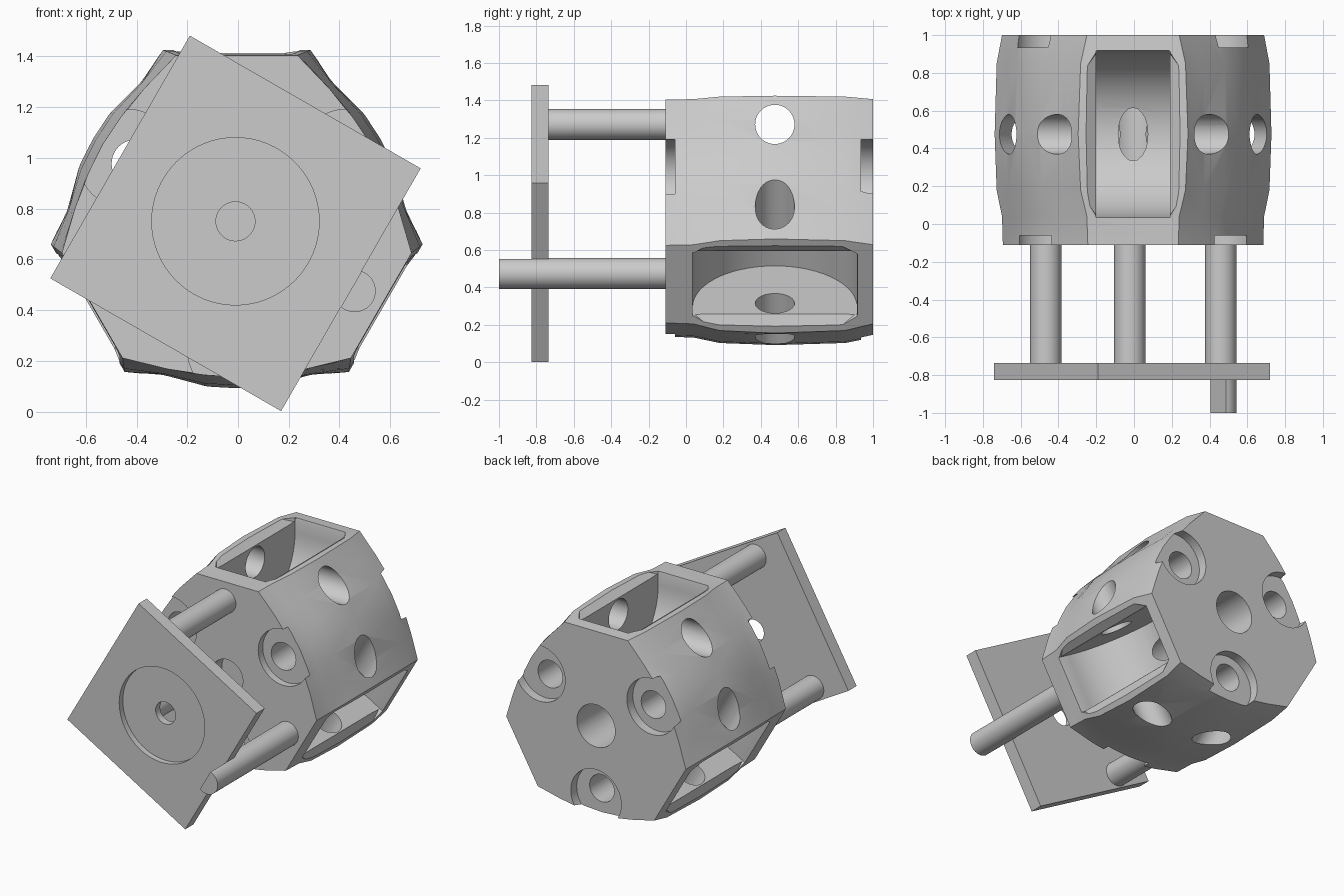
import bpy, bmesh
from math import sin, cos, radians
from mathutils import Vector, Matrix

if "Cube" in bpy.data.objects:
    bpy.data.objects.remove(bpy.data.objects["Cube"])

XC, ZC, MID = -0.005, 0.747, 0.475      # hub axis and pocket centre along y


def polar(deg, r, y):
    return Vector((XC + r * cos(radians(deg)), y, ZC + r * sin(radians(deg))))


def make(name, bm):
    bmesh.ops.recalc_face_normals(bm, faces=bm.faces)
    me = bpy.data.meshes.new(name)
    bm.to_mesh(me)
    bm.free()
    ob = bpy.data.objects.new(name, me)
    bpy.context.collection.objects.link(ob)
    return ob


def rod(name, r, p, q, seg=40):
    p, q = Vector(p), Vector(q)
    rot = (q - p).to_track_quat('Z', 'Y').to_matrix().to_4x4()
    bm = bmesh.new()
    bmesh.ops.create_cone(bm, cap_ends=True, segments=seg, radius1=r, radius2=r,
                          depth=(q - p).length, matrix=Matrix.Translation((p + q) / 2) @ rot)
    return make(name, bm)


def hull(name, pts, mat=Matrix()):
    bm = bmesh.new()
    for p in pts:
        bm.verts.new(mat @ Vector(p))
    bmesh.ops.convex_hull(bm, input=bm.verts)
    return make(name, bm)


def block(name, w, y0, y1, h, mat):
    return hull(name, [(x, y, z) for x in (-w, w) for y in (y0, y1) for z in (-h, h)], mat)


def cut(ob, cutter):
    m = ob.modifiers.new("cut", 'BOOLEAN')
    m.operation, m.solver, m.object = 'DIFFERENCE', 'EXACT', cutter
    bpy.context.view_layer.objects.active = ob
    bpy.ops.object.modifier_apply(modifier=m.name)
    bpy.data.objects.remove(cutter)


def smooth(ob):
    bpy.ops.object.select_all(action='DESELECT')
    ob.select_set(True)
    bpy.context.view_layer.objects.active = ob
    bpy.ops.object.shade_smooth_by_angle(angle=radians(30))


# Hub: three-lobed barrel lofted along y, bulging in the middle
END = [(0, .61), (12, .615), (25, .64), (40, .70)]
BULGE = [(0, .655), (11, .66), (26, .672), (36.8, .738)]
bm = bmesh.new()
rings = []
for y, t in [(-.11, 0), (.04, .1), (.18, .75), (MID, 1), (.85, .75), (1, .1)]:
    half = [(a + (c - a) * t, r + (s - r) * t) for (a, r), (c, s) in zip(END, BULGE)]
    lobe = [(-a, r) for a, r in half[:0:-1]] + half
    rings.append([bm.verts.new(polar(30 + 120 * k + a, r, y)) for k in range(3) for a, r in lobe])
n = len(rings[0])
for a, b in zip(rings, rings[1:]):
    for i in range(n):
        j = (i + 1) % n
        bm.faces.new((a[i], a[j], b[j], b[i]))
bm.faces.new(rings[0])
bm.faces.new(rings[-1])
hub = make("hub", bm)

# Centre bore from the back, short blind bore in the front
cut(hub, rod("bore_cutter", .148, (XC, .06, ZC), (XC, 1.2, ZC)))
cut(hub, rod("front_bore_cutter", .12, (XC, -.3, ZC), (XC, 0, ZC)))

R = .44
for k in range(3):
    # Knuckle pocket with round floor and flared octagonal mouth
    mat = Matrix.Translation((XC, 0, ZC)) @ Matrix.Rotation(radians(120 * k), 4, 'Y')
    arc = [(MID + R * cos(radians(a)), .565 - R * sin(radians(a))) for a in range(0, 181, 6)]
    prof = arc + [(MID - R, 1), (MID + R, 1)]
    cut(hub, hull("pocket_cutter", [(s * .195, y, z) for s in (-1, 1) for y, z in prof], mat))
    flare = []
    for w, z, d in ((.196, .64, .435), (.265, .69, .45), (.265, .9, .45)):
        flare += [(s * w, MID + e * (d - .12), z) for s in (-1, 1) for e in (-1, 1)]
        flare += [(s * .19, MID + e * d, z) for s in (-1, 1) for e in (-1, 1)]
    cut(hub, hull("flare_cutter", flare, mat))
    # Pin hole across the pocket
    cut(hub, rod("pin_cutter", .105, mat @ Vector((-.9, MID, .525)), mat @ Vector((.9, MID, .525))))
    # Bolt hole with a counterbore at both ends
    a = 30 + 120 * k
    cut(hub, rod("bolt_cutter", .095, polar(a, .46, -.3), polar(a, .46, 1.2)))
    cut(hub, rod("counterbore_cutter", .195, polar(a, .5, -.3), polar(a, .5, -.06)))
    cut(hub, rod("counterbore_cutter", .195, polar(a, .5, .935), polar(a, .5, 1.2)))
smooth(hub)

# Square mounting plate with recess and through hole
tilt = Matrix.Translation((-.01, 0, .742)) @ Matrix.Rotation(radians(29.9), 4, 'Y')
plate = block("mounting_plate", .525, -.825, -.735, .552, tilt)
cut(plate, rod("recess_cutter", .33, (-.01, -1, .75), (-.01, -.785, .75), 64))
cut(plate, rod("plate_hole_cutter", .077, (-.01, -1, .75), (-.01, -.6, .75)))
smooth(plate)

# Support rods; the right one passes beside the plate edge
for name, x, z, y in (("top_rod", -.022, 1.272, -.735), ("left_rod", -.467, .475, -.735),
                      ("right_rod", .46, .475, -1)):
    r = rod(name, .083, (x, y, z), (x, -.1, z))
    if y == -1:
        cut(r, block("plate_clearance_cutter", .525, -1.2, -.735, .552, tilt))
    smooth(r)
